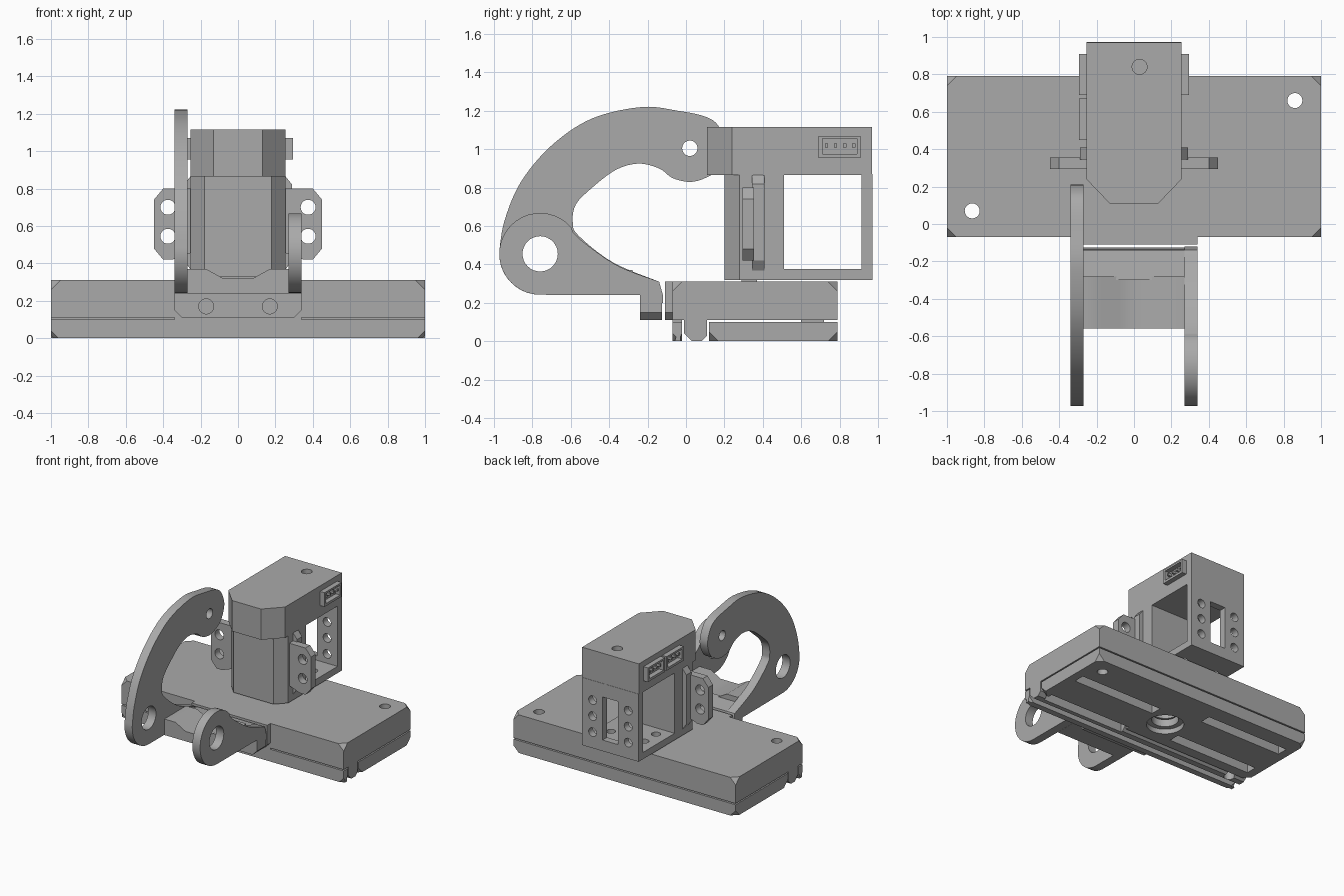
import bpy, bmesh, math
from mathutils import Matrix, Vector

old = bpy.data.objects.get("Cube")
if old:
    bpy.data.objects.remove(old)

grey = bpy.data.materials.new("plain grey")
grey.use_nodes = True
grey.diffuse_color = (0.4, 0.4, 0.4, 1)
grey.node_tree.nodes["Principled BSDF"].inputs["Base Color"].default_value = (0.4, 0.4, 0.4, 1)

# Columns giving the world direction of profile u, v and extrusion
AXES = {"X": ((0, 1, 0), (0, 0, 1), (1, 0, 0)),
        "Y": ((1, 0, 0), (0, 0, 1), (0, 1, 0)),
        "Z": ((1, 0, 0), (0, 1, 0), (0, 0, 1))}


def add(name, bm):
    bmesh.ops.recalc_face_normals(bm, faces=bm.faces)
    me = bpy.data.meshes.new(name)
    bm.to_mesh(me)
    bm.free()
    me.materials.clear()
    me.materials.append(grey)
    ob = bpy.data.objects.new(name, me)
    bpy.context.collection.objects.link(ob)
    return ob


def rect(u0, u1, v0, v1):
    return [(u0, v0), (u1, v0), (u1, v1), (u0, v1)]


def circle(u, v, r, n=32):
    return [(u + r * math.cos(math.tau * i / n), v + r * math.sin(math.tau * i / n)) for i in range(n)]


def plate(name, axis, lo, hi, loops):
    """Extrude an outline with optional holes between lo and hi along an axis."""
    cu = bpy.data.curves.new(name, "CURVE")
    cu.dimensions, cu.fill_mode, cu.extrude = "2D", "BOTH", (hi - lo) / 2
    for loop in loops:
        sp = cu.splines.new("POLY")
        sp.points.add(len(loop) - 1)
        for p, (u, v) in zip(sp.points, loop):
            p.co = (u, v, 0, 1)
        sp.use_cyclic_u = True
    tmp = bpy.data.objects.new(name + " outline", cu)
    bpy.context.collection.objects.link(tmp)
    me = bpy.data.meshes.new_from_object(tmp.evaluated_get(bpy.context.evaluated_depsgraph_get()))
    bm = bmesh.new()
    bm.from_mesh(me)
    bpy.data.objects.remove(tmp)
    bpy.data.curves.remove(cu)
    bpy.data.meshes.remove(me)
    bmesh.ops.remove_doubles(bm, verts=bm.verts, dist=1e-5)
    u, v, w = (Vector(c) for c in AXES[axis])
    mid = w * (lo + hi) / 2
    for vert in bm.verts:
        c = vert.co.copy()
        vert.co = u * c.x + v * c.y + w * c.z + mid
    return add(name, bm)


def box(name, x0, x1, y0, y1, z0, z1, corner_z=None, cut=0.05):
    """Box; corners lying at height corner_z are sliced off."""
    bm = bmesh.new()
    bmesh.ops.create_cube(bm, size=1, matrix=Matrix.Translation(((x0 + x1) / 2, (y0 + y1) / 2, (z0 + z1) / 2))
                          @ Matrix.Diagonal((x1 - x0, y1 - y0, z1 - z0, 1)))
    if corner_z is not None:
        vs = [v for v in bm.verts if abs(v.co.z - corner_z) < 1e-4 and abs(v.co.x) > 0.99]
        bmesh.ops.bevel(bm, geom=vs, offset=cut, segments=1, affect="VERTICES")
    return add(name, bm)


def carve(targets, cutters):
    for ob in targets:
        for c in cutters:
            m = ob.modifiers.new("cut", "BOOLEAN")
            m.operation, m.solver, m.object = "DIFFERENCE", "EXACT", c
        me = bpy.data.meshes.new_from_object(ob.evaluated_get(bpy.context.evaluated_depsgraph_get()))
        ob.modifiers.clear()
        ob.data = me
    for c in cutters:
        bpy.data.objects.remove(c)


def spline(pts, steps=6):
    """Smooth open path through the points."""
    out = []
    for i in range(len(pts) - 1):
        a, b, c, d = (Vector(pts[min(max(i + k, 0), len(pts) - 1)]) for k in (-1, 0, 1, 2))
        for s in range(steps):
            t = s / steps
            p = 0.5 * (2 * b + (c - a) * t + (2 * a - 5 * b + 4 * c - d) * t * t + (3 * b - a - 3 * c + d) * t ** 3)
            out.append((p.x, p.y))
    return out + [pts[-1]]


# Base: upper slab, lower plate and front rails
upper = box("base_upper_slab", -1, 1, -0.07, 0.79, 0.11, 0.31, 0.31)
lower = box("base_lower_plate", -1, 1, 0.12, 0.79, 0, 0.1, 0)
strip = box("base_front_strip", -1, 1, -0.07, -0.02, 0, 0.1, 0, 0.04)
rail = plate("base_rail", "X", -1, 1, [[(-0.01, 0.12), (-0.01, 0.04), (0.03, 0), (0.08, 0), (0.11, 0.03), (0.11, 0.12)]])
box("base_spacer", -0.66, -0.17, 0.6, 0.72, 0.09, 0.12)
box("base_front_spacer", -0.34, 0.34, -0.07, -0.02, 0.09, 0.12)
cutters = [plate("hole cutter", "Z", -0.1, 0.5, [circle(x, y, 0.04)]) for x, y in ((0.86, 0.66), (-0.865, 0.07))]
cutters.append(plate("mount cutter", "Z", -0.1, 0.2, [circle(0, 0.36, 0.1)]))
cutters.append(plate("recess cutter", "Z", -0.1, 0.04, [circle(0, 0.36, 0.14)]))
for side in (1, -1):
    for off in (0.11, -0.25):
        y = 0.36 + side * off
        cutters.append(box("slot cutter", min(side * 0.18, side * 0.93), max(side * 0.18, side * 0.93),
                           y - 0.045, y + 0.045, -0.1, 0.08))
carve([upper, lower, strip, rail], cutters)

# Hinge bracket in front of the base
foot = [(-0.3, 0.11), (0.3, 0.11), (0.34, 0.15), (0.34, 0.31), (-0.34, 0.31), (-0.34, 0.15)]
plate("base_tongue", "Y", -0.11, -0.07, [foot])
low_foot = [(u, min(v, 0.26)) for u, v in foot]
plate("bracket_foot", "Y", -0.24, -0.125, [low_foot, circle(-0.17, 0.17, 0.04), circle(0.17, 0.17, 0.04)])
plate("bracket_web", "X", -0.27, 0.27, [[(-0.3, 0.24), (-0.13, 0.24), (-0.14, 0.31), (-0.3, 0.33)]])
plate("bracket_crossbar", "Y", -0.56, -0.28,
      [[(-0.27, 0.24), (0.27, 0.24), (0.27, 0.37), (0.17, 0.37), (0.08, 0.32),
        (-0.08, 0.32), (-0.17, 0.37), (-0.27, 0.37)]])

# Short and long hinge arms
eye = (-0.76, 0.455)
tail = spline([(-0.59, 0.57), (-0.52, 0.505), (-0.35, 0.39), (-0.14, 0.31)])
bottom = [(-0.12, 0.24), (-0.12, 0.2), (-0.24, 0.2), (-0.24, 0.24)]


def ring_arc(a0, a1, n=24):
    return [(eye[0] + 0.213 * math.cos(math.radians(a0 + (a1 - a0) * i / n)),
             eye[1] + 0.213 * math.sin(math.radians(a0 + (a1 - a0) * i / n))) for i in range(n + 1)]


plate("short_arm", "X", 0.27, 0.34, [tail + bottom + ring_arc(270, 40), circle(*eye, 0.092)])
outer = spline([(-0.973, 0.47), (-0.945, 0.63), (-0.86, 0.83), (-0.7, 1.02), (-0.49, 1.16), (-0.23, 1.22),
                (-0.04, 1.2), (0.1, 1.17), (0.17, 1.12), (0.21, 1.01), (0.17, 0.9), (0.1, 0.85), (0.02, 0.83),
                (-0.07, 0.85), (-0.14, 0.9), (-0.25, 0.925), (-0.37, 0.89), (-0.5, 0.79), (-0.575, 0.71),
                (-0.59, 0.62), (-0.56, 0.55), (-0.38, 0.41), (-0.14, 0.31)])
plate("long_arm", "X", -0.34, -0.27, [outer + bottom + ring_arc(270, 180), circle(*eye, 0.092),
                                      circle(0.02, 1.005, 0.04)])

# Motor housing
W = 0.255
cap = plate("motor_cap", "Z", 0.865, 1.115,
            [[(-0.13, 0.11), (0.13, 0.11), (W, 0.24), (W, 0.97), (-W, 0.97), (-W, 0.24)]])
carve([cap], [plate("cap hole cutter", "Z", 1.03, 1.2, [circle(0.03, 0.84, 0.04)])])
column = plate("motor_column", "Z", 0.32, 0.865,
               [[(-0.18, 0.2), (0.18, 0.2), (W, 0.28), (W, 0.35), (-W, 0.35), (-W, 0.28)]])
flange = plate("motor_flange", "Y", 0.345, 0.41,
               [[(-0.25, 0.36), (0.25, 0.36), (0.29, 0.42), (0.29, 0.82), (0.25, 0.87),
                 (-0.25, 0.87), (-0.29, 0.82), (-0.29, 0.42)]])
carve([column, flange], [plate("bolt cutter", "Y", 0.1, 0.405, [circle(x, z, 0.04)])
                         for x in (-0.235, 0.235) for z in (0.735, 0.485)])
box("motor_stub", -0.08, 0.08, 0.29, 0.37, 0.3, 0.33)

# Mounting ears, mirrored
for s, side in ((1, "left"), (-1, "right")):
    ear = [(0.24, 0.46), (0.35, 0.42), (0.4, 0.42), (0.45, 0.48), (0.45, 0.74), (0.4, 0.8), (0.34, 0.8), (0.24, 0.8)]
    plate(side + "_ear", "Y", 0.295, 0.355, [[(s * u, v) for u, v in ear],
                                             circle(s * 0.375, 0.7, 0.04), circle(s * 0.375, 0.545, 0.04)])

# Open cage behind the motor
box("cage_front", -W, W, 0.4, 0.51, 0.32, 0.87)
plate("cage_floor", "Z", 0.32, 0.375, [rect(-W, W, 0.34, 0.97)]
      + [circle(x, y, 0.035) for x in (-0.15, 0.15) for y in (0.6, 0.75)])
plate("cage_back", "Y", 0.915, 0.972, [rect(-W, W, 0.32, 0.87), rect(-0.07, 0.07, 0.41, 0.76)]
      + [circle(x, z, 0.035) for x in (-0.16, 0.16) for z in (0.45, 0.58, 0.71)])

# Side connectors with pins
for s, y0 in ((1, 0.69), (-1, 0.69), (-1, 0.45)):
    x0, x1 = sorted((s * 0.25, s * 0.295))
    plate("connector_shell", "X", x0, x1, [rect(y0, y0 + 0.22, 0.955, 1.07),
                                           rect(y0 + 0.02, y0 + 0.2, 0.975, 1.075 - 0.02)])
    for i in range(4):
        y = y0 + 0.035 + i * 0.047
        box("connector_pin", *sorted((s * 0.25, s * 0.285)), y, y + 0.016, 1.01, 1.03)

# Keep edges crisp and curved walls smooth
bpy.ops.object.select_all(action="DESELECT")
for ob in bpy.context.collection.objects:
    if ob.type == "MESH" and grey.name in ob.data.materials:
        ob.select_set(True)
        bpy.context.view_layer.objects.active = ob
bpy.ops.object.shade_smooth_by_angle(angle=math.radians(30))
